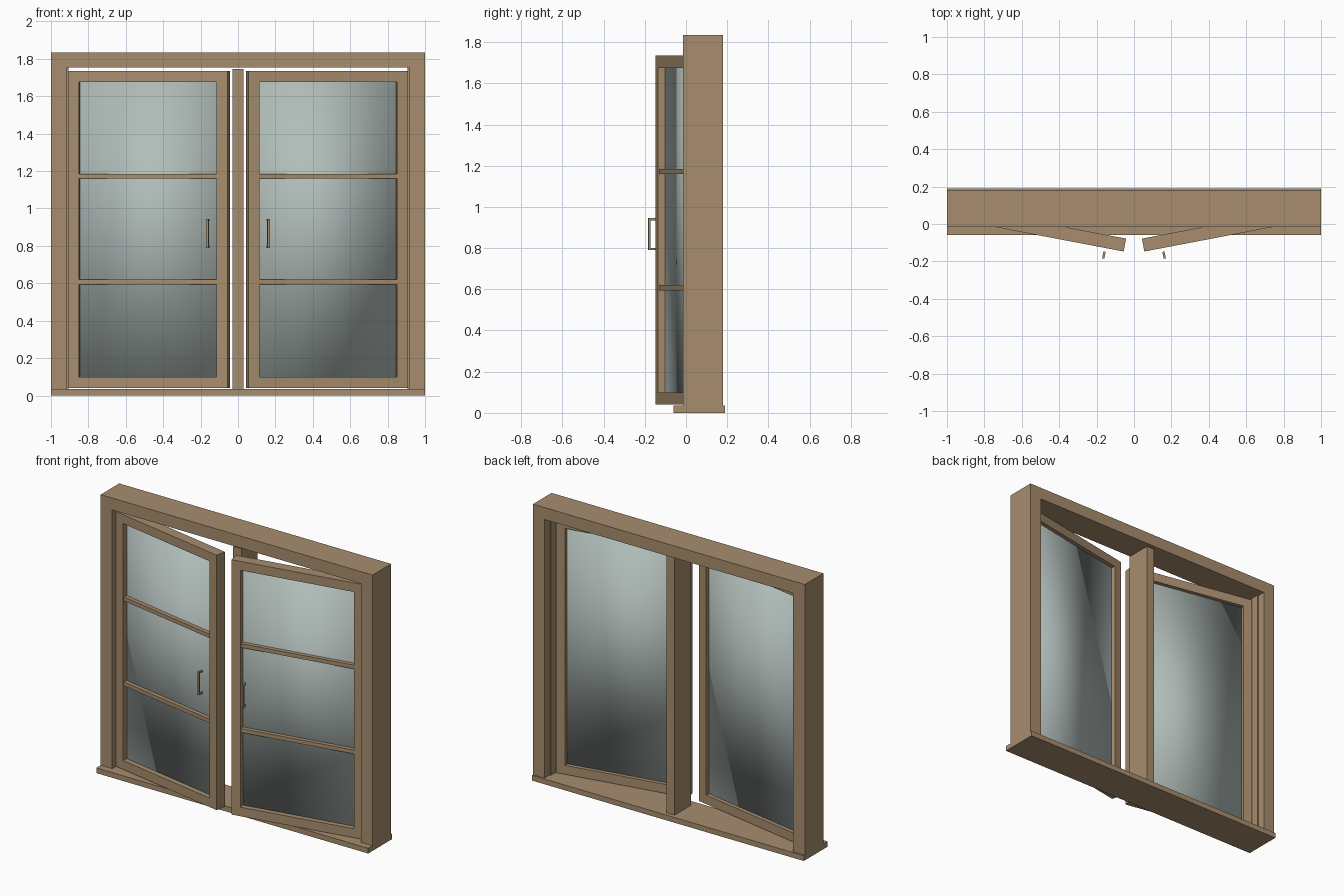
import bpy
import bmesh
from math import radians
from mathutils import Matrix, Vector

cube = bpy.data.objects.get("Cube")
if cube:
    bpy.data.objects.remove(cube, do_unlink=True)


def material(name, rgb):
    mat = bpy.data.materials.new(name)
    mat.use_nodes = True
    mat.diffuse_color = (*rgb, 1)
    mat.node_tree.nodes["Principled BSDF"].inputs["Base Color"].default_value = (*rgb, 1)
    return mat


wood = material("tan_wood", (0.39, 0.27, 0.157))
glass = material("pale_glass", (0.44, 0.51, 0.49))


def finish(name, bm, mat, matrix=Matrix(), smooth=False):
    bm.transform(matrix)
    bmesh.ops.recalc_face_normals(bm, faces=bm.faces)
    for face in bm.faces:
        face.smooth = smooth
    mesh = bpy.data.meshes.new(name)
    bm.to_mesh(mesh)
    bm.free()
    mesh.materials.append(mat)
    obj = bpy.data.objects.new(name, mesh)
    bpy.context.scene.collection.objects.link(obj)
    return obj


def box(name, x, y, z, mat=wood, matrix=Matrix(), smooth=False):
    bm = bmesh.new()
    bmesh.ops.create_cube(bm, size=1)
    for v in bm.verts:
        v.co = Vector([(a + b) / 2 + c * (b - a) for (a, b), c in zip((x, y, z), v.co)])
    return finish(name, bm, mat, matrix, smooth)


def prism(name, outline, y, mat=wood, matrix=Matrix()):
    """Extrude an x-z outline between two depths."""
    bm = bmesh.new()
    face = bm.faces.new([bm.verts.new((px, y[0], pz)) for px, pz in outline])
    new = bmesh.ops.extrude_face_region(bm, geom=[face])["geom"]
    bmesh.ops.translate(bm, vec=(0, y[1] - y[0], 0),
                        verts=[v for v in new if isinstance(v, bmesh.types.BMVert)])
    return finish(name, bm, mat, matrix)


def ring(name, x, y, z, border, matrix):
    """Rectangular frame with an open middle."""
    bm = bmesh.new()
    loops = []
    for depth in y:
        for b in (0, border):
            x0, x1, z0, z1 = x[0] + b, x[1] - b, z[0] + b, z[1] - b
            loops.append([bm.verts.new((px, depth, pz)) for px, pz in
                          ((x0, z0), (x1, z0), (x1, z1), (x0, z1))])
    front_out, front_in, back_out, back_in = loops
    for a, b in ((front_out, front_in), (front_in, back_in),
                 (back_in, back_out), (back_out, front_out)):
        for i in range(4):
            j = (i + 1) % 4
            bm.faces.new((a[i], a[j], b[j], b[i]))
    return finish(name, bm, wood, matrix)


# Fixed frame, sill and centre post
SILL, HEAD, TOP, JAMB = 0.035, 1.755, 1.835, 0.915
prism("outer_frame", [(-1, SILL), (-JAMB, SILL), (-JAMB, HEAD), (JAMB, HEAD),
                      (JAMB, SILL), (1, SILL), (1, TOP), (-1, TOP)], (-0.015, 0.18))
box("sill", (-1, 1), (-0.06, 0.19), (0, SILL))
box("centre_post", (-0.03, 0.03), (-0.008, 0.162), (SILL, 1.747))

# Two opened sashes, mirrored; local x runs from hinge to free edge, y from front to back
WIDTH, THICK, BORDER = 0.87, 0.07, 0.06
LOW, HIGH = 0.04, 1.735
for side, mirror in (("right", 1), ("left", -1)):
    m = (Matrix.Scale(mirror, 4, (1, 0, 0))
         @ Matrix.Translation((-0.91, 0.016, 0))
         @ Matrix.Rotation(radians(-10.8), 4, "Z"))

    # Thin strip on the jamb beside the hinge
    box(side + "_jamb_strip", sorted((-mirror * JAMB, -mirror * 0.907)),
        (0.045, 0.125), (SILL, HEAD))

    ring(side + "_sash", (0, WIDTH), (0, THICK), (LOW, HIGH), BORDER, m)
    box(side + "_pane", (BORDER, WIDTH - BORDER), (0.034, 0.044),
        (LOW + BORDER, HIGH - BORDER), glass, m, smooth=True)

    # Glazing bars on the front of the pane
    for label, height in (("lower", 0.607), ("upper", 1.172)):
        box(f"{side}_{label}_bar", (BORDER, WIDTH - BORDER), (0.007, 0.034),
            (height - 0.013, height + 0.013), wood, m)

    # Pull handle: a bracket outline in depth and height, stood off the pane
    y0, y1, z0, z1, t = -0.057, -0.02, 0.79, 0.945, 0.011
    turn = Matrix.Translation((0.77, 0, 0)) @ Matrix.Rotation(radians(90), 4, "Z")
    prism(side + "_handle", [(y0, z0), (y1, z0), (y1, z0 + t), (y0 + t, z0 + t),
                             (y0 + t, z1 - t), (y1, z1 - t), (y1, z1), (y0, z1)],
          (-0.006, 0.006), wood, m @ turn)
